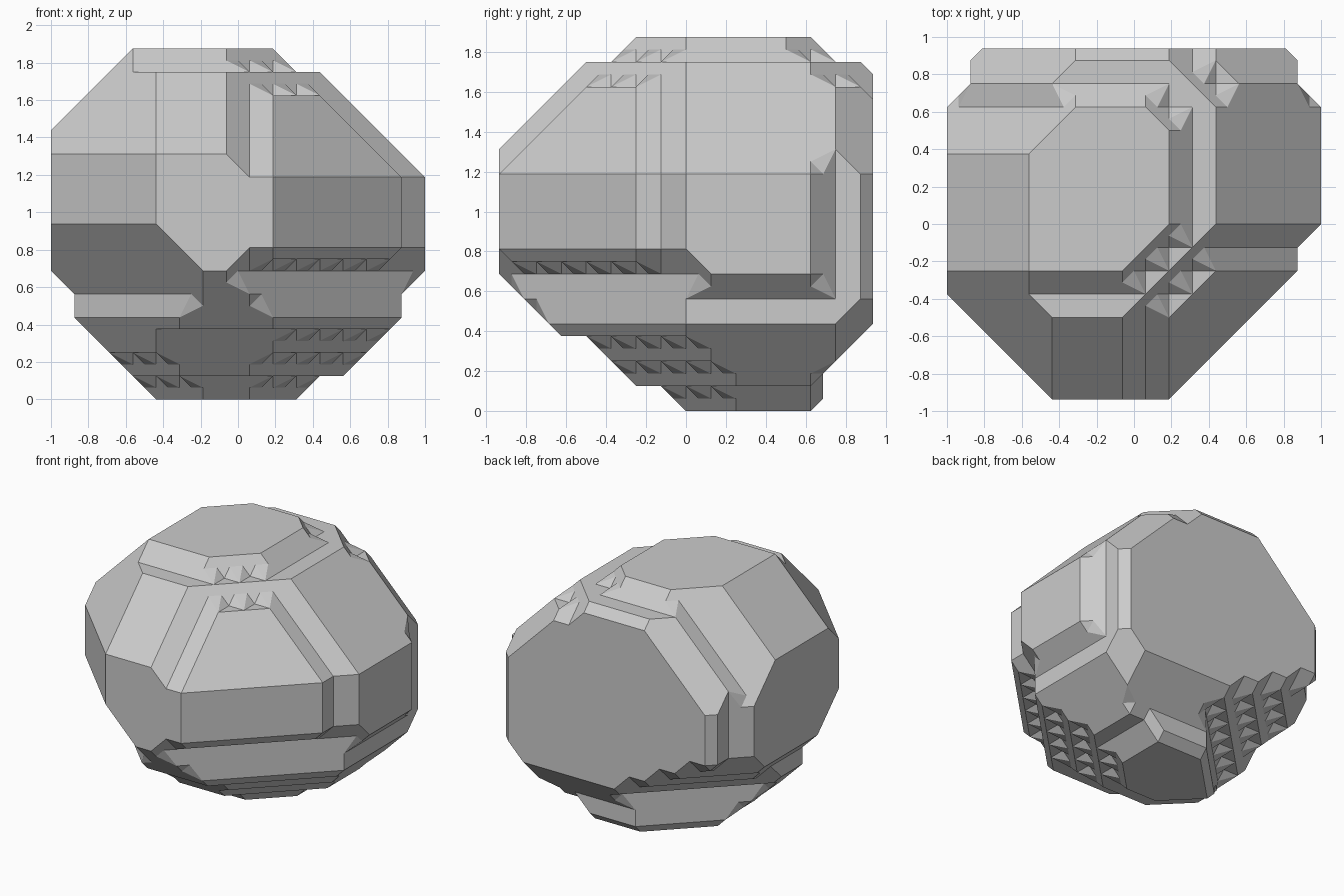
import bpy
import bmesh
from itertools import product
from mathutils import Vector

cube = bpy.data.objects.get("Cube")
if cube:
    bpy.data.objects.remove(cube, do_unlink=True)

STEP = 0.125
NX, NY, NZ = 16, 15, 15
CORNERS = list(product((0, 1), repeat=3))


def in_rock(i, j, k):
    """Chipped block on a coarse lattice: i to the left, j to the back, k up."""
    if not (0 <= i < NX and 0 <= j < NY and 0 <= k < NZ):
        return False
    # bevels around the crown
    crown = (i + k <= 24 and i + 2 * k <= 37 and k - i <= 11
             and k - j <= 10 and 2 * k - j <= 23 and 2 * k + j <= 40)
    # bevels around the underside
    base = (i + k >= 4 and 2 * i + k >= 5 and i - k <= 11
            and 2 * i - k <= 25 and i - 2 * k <= 10
            and 3 * j - 2 * k <= 36 and 2 * j + 3 * k >= 13)
    # upright bevels at the four sides
    sides = (i + j >= 4 and i - j <= 9 and 2 * i - j <= 23
             and 2 * i + j <= 42 and j - 2 * i <= 12)
    # chipped upper corners
    upper = (i - j + 2 * k <= 30 and i - j + k <= 18
             and 2 * i - j + 2 * k <= 41 and i - 2 * j + 2 * k <= 27
             and k - i - j <= 6 and 2 * j + 3 * (k - i) <= 53
             and i + j + k <= 37 and i + j + 3 * k <= 62)
    # chipped and stepped lower corners
    lower = ((k > 5 or i - j <= min(2 * k + 1, 7))
             and i + j + k >= 10 + (k > 3) and i + j + 3 * k >= 13
             and i + j - k <= 24 and j - i <= max(2 * k + 1, 5))
    return crown and base and sides and upper and lower


def cell_points(filled):
    """Filled corners of a cell plus the midpoints of edges leaving the rock."""
    points = [Vector(c) for c in filled]
    for c in filled:
        for axis in range(3):
            other = list(c)
            other[axis] = 1 - other[axis]
            if tuple(other) not in filled:
                points.append((Vector(c) + Vector(other)) / 2)
    return points


def cell_faces(filled):
    """Facets of the cell's solid that do not lie on the cell's own walls."""
    hull = bmesh.new()
    for p in cell_points(filled):
        hull.verts.new(p)
    bmesh.ops.convex_hull(hull, input=hull.verts[:])
    facets = []
    for face in hull.faces:
        pts = [v.co.copy() for v in face.verts]
        on_wall = any(all(abs(p[a] - w) < 0.01 for p in pts)
                      for a in range(3) for w in (0, 1))
        if not on_wall:
            facets.append(pts)
    hull.free()
    return facets


# Faceted skin of the boulder
bm = bmesh.new()
origin = Vector((1 - NX, 1 - NY, 1)) * (STEP / 2)
cache = {}
for cell in product(range(-1, NX), range(-1, NY), range(-1, NZ)):
    filled = tuple(c for c in CORNERS
                   if in_rock(*(a + b for a, b in zip(cell, c))))
    if not filled or len(filled) == len(CORNERS):
        continue
    if filled not in cache:
        cache[filled] = cell_faces(filled)
    for facet in cache[filled]:
        bm.faces.new([bm.verts.new(origin + (Vector(cell) + p) * STEP)
                      for p in facet])

# Weld the facets and merge the flat areas into clean planes
bmesh.ops.remove_doubles(bm, verts=bm.verts[:], dist=0.001)
bmesh.ops.recalc_face_normals(bm, faces=bm.faces[:])
bmesh.ops.dissolve_limit(bm, angle_limit=0.02, verts=bm.verts[:],
                         edges=bm.edges[:])
mesh = bpy.data.meshes.new("boulder")
bm.to_mesh(mesh)
bm.free()
boulder = bpy.data.objects.new("boulder", mesh)
bpy.context.collection.objects.link(boulder)
